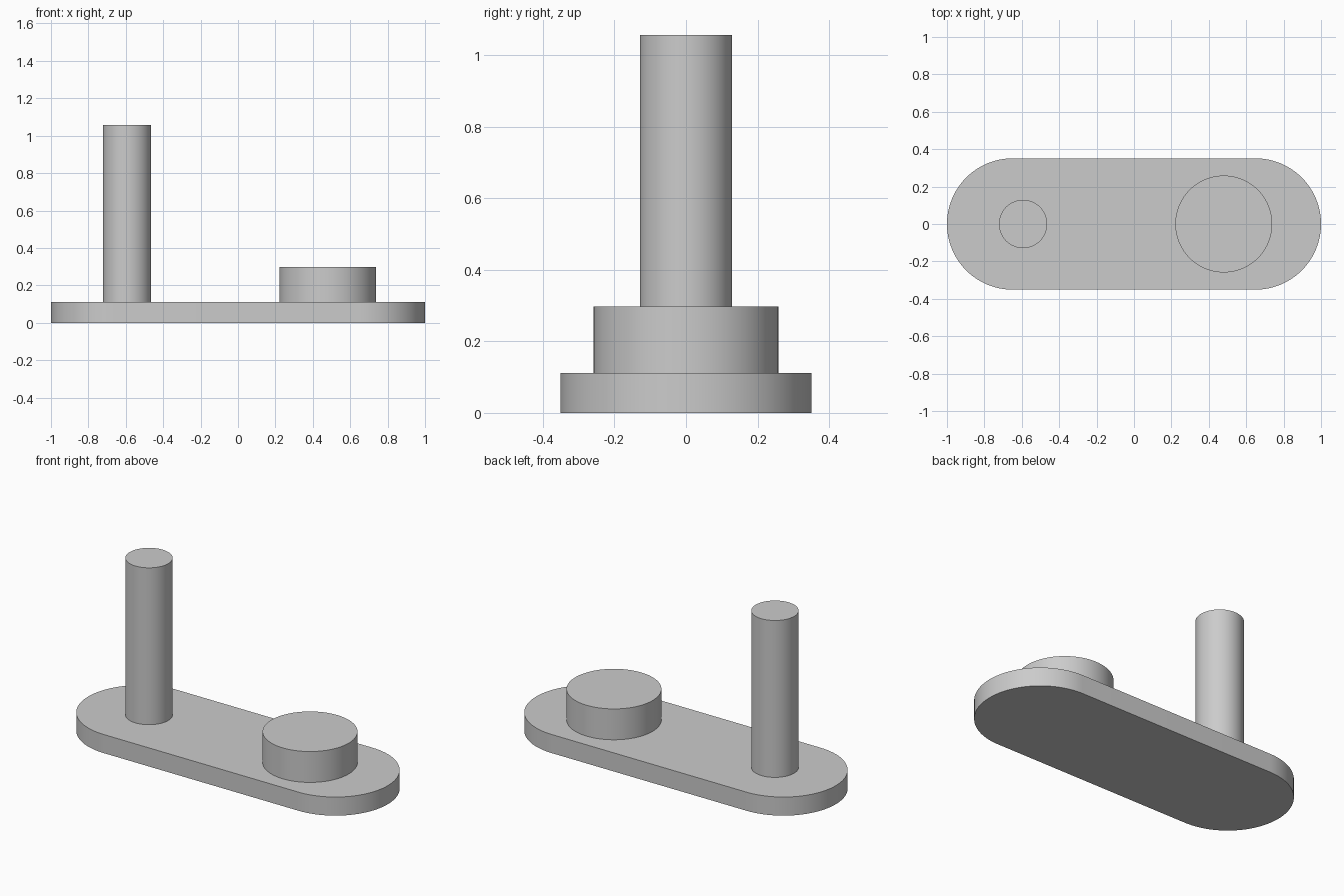
import bpy
from math import pi, sin, cos, radians

cube = bpy.data.objects.get("Cube")
if cube:
    bpy.data.objects.remove(cube, do_unlink=True)

# Single plain grey
grey = bpy.data.materials.new("plain_grey")
grey.use_nodes = True
colour = (0.6, 0.6, 0.6, 1)
grey.diffuse_color = colour
grey.node_tree.nodes["Principled BSDF"].inputs["Base Color"].default_value = colour


def finish(obj, name):
    obj.name = name
    obj.data.name = name
    obj.data.materials.append(grey)
    bpy.ops.object.select_all(action="DESELECT")
    obj.select_set(True)
    bpy.context.view_layer.objects.active = obj
    bpy.ops.object.shade_smooth_by_angle(angle=radians(30))


def cylinder(name, x, radius, bottom, top):
    bpy.ops.mesh.primitive_cylinder_add(
        vertices=96, radius=radius, depth=top - bottom,
        location=(x, 0, (bottom + top) / 2))
    finish(bpy.context.object, name)


def rounded_plate(name, length, radius, height, steps=48):
    # Two half circles joined by straight sides
    outline = []
    for side in (1, -1):
        for i in range(steps + 1):
            a = pi * i / steps - pi / 2
            outline.append((side * (length / 2 - radius + radius * cos(a)),
                            side * radius * sin(a)))
    n = len(outline)
    verts = [(x, y, z) for z in (0, height) for x, y in outline]
    faces = [list(range(n))[::-1], list(range(n, 2 * n))]
    faces += [(i, (i + 1) % n, n + (i + 1) % n, n + i) for i in range(n)]
    mesh = bpy.data.meshes.new(name)
    mesh.from_pydata(verts, [], faces)
    obj = bpy.data.objects.new(name, mesh)
    bpy.context.collection.objects.link(obj)
    finish(obj, name)


# Base plate, tall pin and short boss
PLATE = 0.112
rounded_plate("base_plate", 2.0, 0.351, PLATE)
cylinder("tall_pin", -0.593, 0.129, PLATE, 1.057)
cylinder("short_boss", 0.48, 0.259, PLATE, 0.298)
